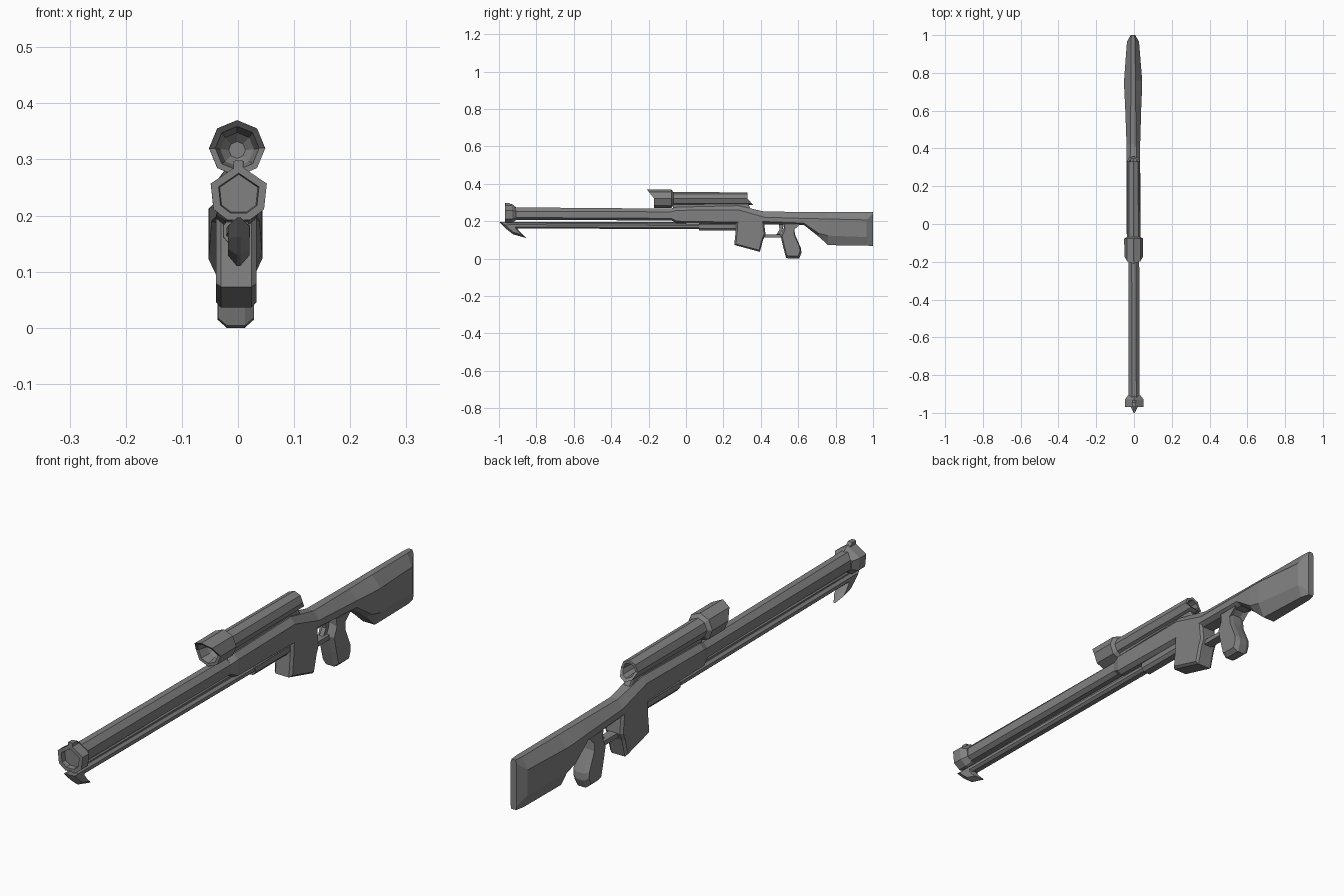
import bpy, bmesh, math

old = bpy.data.objects.get("Cube")
if old:
    bpy.data.objects.remove(old, do_unlink=True)

grey = bpy.data.materials.new("gunmetal_grey")
grey.use_nodes = True
COLOUR = (0.22, 0.22, 0.22, 1)
grey.diffuse_color = COLOUR
grey.node_tree.nodes["Principled BSDF"].inputs["Base Color"].default_value = COLOUR


def loft(name, rings, cap=True):
    """Skin a list of equal-length vertex loops into one object."""
    bm = bmesh.new()
    loops = []
    for ring in rings:
        # the whole body leans very slightly sideways along its length
        loops.append([bm.verts.new((x - 0.002 - 0.0035 * y, y, z)) for x, y, z in ring])
    n = len(loops[0])
    for a, b in zip(loops, loops[1:]):
        for i in range(n):
            j = (i + 1) % n
            bm.faces.new((a[i], a[j], b[j], b[i]))
    if cap:
        bm.faces.new(loops[0])
        bm.faces.new(loops[-1])
    bmesh.ops.recalc_face_normals(bm, faces=bm.faces)
    mesh = bpy.data.meshes.new(name)
    bm.to_mesh(mesh)
    bm.free()
    mesh.materials.append(grey)
    obj = bpy.data.objects.new(name, mesh)
    bpy.context.collection.objects.link(obj)
    return obj


def section(y, tw, w, bw, zt, zs, zl, zb):
    """Eight-sided section: top, shoulder, lower side and bottom."""
    half = [(tw, zt), (w, zs), (w, zl), (bw, zb)]
    return [(x, y, z) for x, z in half] + [(-x, y, z) for x, z in reversed(half)]


def plate(name, profile, w, chamfer, inset):
    """Side profile (y, z) extruded across x with chamfered cheeks."""
    cy = sum(p[0] for p in profile) / len(profile)
    cz = sum(p[1] for p in profile) / len(profile)

    def ring(x, s):
        return [(x, cy + (y - cy) * s, cz + (z - cz) * s) for y, z in profile]
    return loft(name, [ring(-w, inset), ring(chamfer - w, 1), ring(w - chamfer, 1), ring(w, inset)])


def octagon(r, cz, y_of_z):
    """Point-up octagon whose depth may vary with height."""
    pts = []
    for k in range(8):
        a = math.radians(90 + 45 * k)
        z = cz + r * math.sin(a)
        pts.append((r * math.cos(a), y_of_z(z), z))
    return pts


# Receiver and stock in one continuous body
loft("receiver_and_stock", [section(*s) for s in (
    (-0.08, 0.012, 0.029, 0.014, 0.268, 0.250, 0.215, 0.205),
    (-0.05, 0.019, 0.037, 0.020, 0.275, 0.258, 0.200, 0.190),
    (0.28, 0.019, 0.036, 0.022, 0.283, 0.261, 0.195, 0.183),
    (0.42, 0.015, 0.036, 0.022, 0.251, 0.221, 0.198, 0.183),
    (0.63, 0.013, 0.043, 0.022, 0.250, 0.215, 0.190, 0.180),
    (0.71, 0.012, 0.047, 0.024, 0.250, 0.213, 0.135, 0.117),
    (0.76, 0.012, 0.048, 0.024, 0.250, 0.212, 0.123, 0.072),
    (0.965, 0.011, 0.032, 0.018, 0.250, 0.207, 0.115, 0.069),
    (1.0, 0.008, 0.012, 0.010, 0.250, 0.238, 0.082, 0.068))])

# Long barrel
loft("barrel", [section(*s) for s in (
    (-0.93, 0.011, 0.029, 0.014, 0.274, 0.253, 0.220, 0.207),
    (-0.07, 0.011, 0.029, 0.014, 0.267, 0.250, 0.215, 0.204))])

# Muzzle collar with a recessed bore
outer = [(0, .291), (.05, .257), (.045, .211), (.02, .192), (-.02, .192), (-.045, .211), (-.05, .257)]
def muzzle_ring(y, s):
    return [(x * s, y, 0.236 + (z - 0.236) * s) for x, z in outer]
loft("muzzle", [muzzle_ring(-0.908, 0.68), muzzle_ring(-0.93, 1), muzzle_ring(-0.968, 1),
                muzzle_ring(-0.968, 0.72), muzzle_ring(-0.95, 0.68)])
plate("front_sight", [(-0.968, 0.28), (-0.968, 0.298), (-0.945, 0.298), (-0.925, 0.28)], 0.009, 0.003, 0.9)

# Rods below the barrel
loft("lower_rod", [section(y, 0.010, 0.019, 0.010, z + .014, z + .006, z - .006, z - .014)
                   for y, z in ((-0.95, 0.176), (0.27, 0.170))])
loft("upper_rod", [section(y, 0.004, 0.008, 0.006, z + .006, z + .002, z - .004, z - .008)
                   for y, z in ((-0.96, 0.191), (0.0, 0.191))])
loft("rod_sleeve", [section(y, 0.014, 0.024, 0.014, 0.194, 0.182, 0.162, 0.150) for y in (0.07, 0.28)])

# Curved hook at the front of the rods
plate("front_hook", [(-1.0, 0.197), (-0.965, 0.162), (-0.925, 0.130), (-0.855, 0.110),
                     (-0.885, 0.140), (-0.905, 0.165), (-0.91, 0.195)], 0.019, 0.016, 0.6)

# Magazine housing with a sloping floor
plate("magazine", [(0.27, 0.215), (0.265, 0.14), (0.258, 0.073), (0.395, 0.036), (0.412, 0.10),
                   (0.425, 0.13), (0.415, 0.215)], 0.036, 0.009, 0.9)

# Trigger guard and trigger
plate("trigger_guard", [(0.39, 0.112), (0.39, 0.130), (0.53, 0.130), (0.53, 0.112)], 0.017, 0.004, 0.95)
plate("trigger", [(0.495, 0.19), (0.50, 0.155), (0.485, 0.13), (0.505, 0.13), (0.517, 0.155), (0.52, 0.19)],
      0.008, 0.002, 0.95)

# Grip
plate("grip", [(0.52, 0.20), (0.523, 0.165), (0.505, 0.125), (0.52, 0.06), (0.535, 0.004), (0.55, 0.0),
               (0.605, 0.0), (0.617, 0.03), (0.615, 0.055), (0.582, 0.13), (0.58, 0.165), (0.62, 0.20)],
      0.032, 0.016, 0.85)

# Sight tube: slanted hood, lens recess, tube and slanted eyepiece
def hood(z):
    return -0.17 - 0.9 * max(0, z - 0.325)
def eyepiece(z):
    return 0.33 + 0.85 * max(0, 0.32 - z)
def flat(y):
    return lambda z: y
loft("scope", [octagon(0.015, 0.317, flat(-0.115)), octagon(0.030, 0.318, flat(-0.13)),
               octagon(0.039, 0.320, hood), octagon(0.050, 0.320, hood),
               octagon(0.050, 0.320, flat(-0.078)), octagon(0.036, 0.320, flat(-0.068)),
               octagon(0.034, 0.320, eyepiece), octagon(0.024, 0.320, eyepiece),
               octagon(0.020, 0.320, flat(0.28))])

# Rail joining the sight to the receiver
plate("scope_rail", [(-0.07, 0.26), (-0.07, 0.295), (0.33, 0.295), (0.35, 0.26)], 0.014, 0.003, 0.97)
